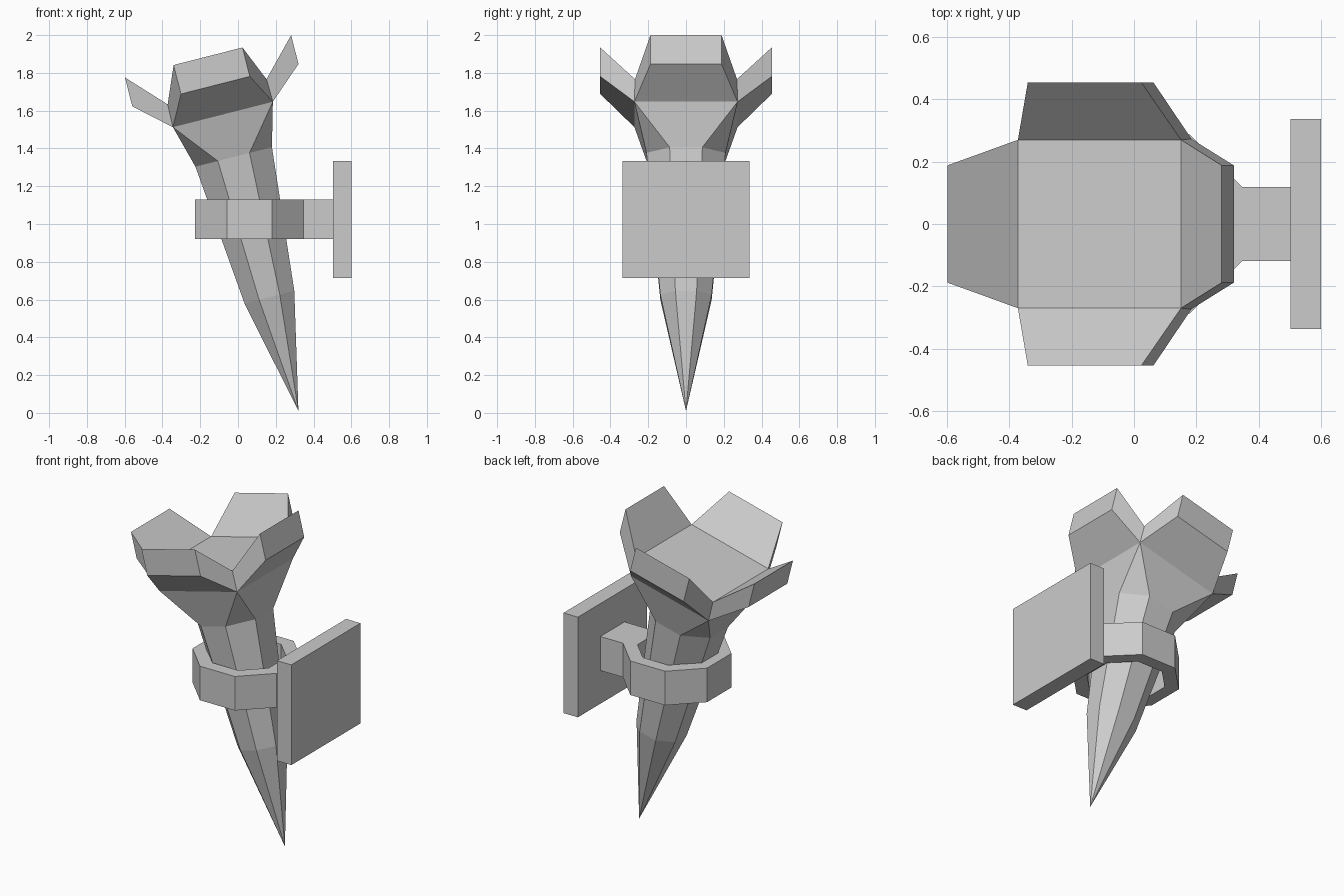
import bpy, bmesh
from math import sin, cos, radians, pi

if "Cube" in bpy.data.objects:
    bpy.data.objects.remove(bpy.data.objects["Cube"])


def finish(name, bm):
    bmesh.ops.recalc_face_normals(bm, faces=bm.faces[:])
    mesh = bpy.data.meshes.new(name)
    bm.to_mesh(mesh)
    bm.free()
    obj = bpy.data.objects.new(name, mesh)
    bpy.context.collection.objects.link(obj)
    return obj


def polygon(bm, sides, apothem, z, cx=0.0):
    r = apothem / cos(pi / sides)
    return [bm.verts.new((cx + r * cos((2 * k + 1) * pi / sides),
                          r * sin((2 * k + 1) * pi / sides), z)) for k in range(sides)]


def bridge(bm, a, b):
    n = len(a)
    for k in range(n):
        m = (k + 1) % n
        bm.faces.new((a[k], a[m], b[m], b[k]))


def box(name, x0, x1, hy, z0, z1):
    bm = bmesh.new()
    bmesh.ops.create_cube(bm, size=1)
    for v in bm.verts:
        v.co = ((x0 + x1) / 2 + v.co.x * (x1 - x0), v.co.y * 2 * hy,
                (z0 + z1) / 2 + v.co.z * (z1 - z0))
    return finish(name, bm)


# Torch: tapered octagonal handle flaring into a square head, built upright from its tip
bm = bmesh.new()
tip = bm.verts.new((0, 0, 0))
low = polygon(bm, 8, 0.136, 0.622)
neck = polygon(bm, 8, 0.209, 1.388)
rim = polygon(bm, 4, 0.273, 1.62)
cap = polygon(bm, 4, 0.27, 1.744)
for k in range(8):
    bm.faces.new((tip, low[(k + 1) % 8], low[k]))
bridge(bm, low, neck)
for k in range(8):
    m = (k + 1) % 8
    a, b = rim[k // 2], rim[m // 2]
    bm.faces.new((neck[k], neck[m], a) if a == b else (neck[k], neck[m], b, a))
bm.faces.new(cap)

# Four flared prongs growing from the sides of the head
for j in range(4):
    m = (j + 1) % 4
    ang = (j + 1) * pi / 2
    d, t = (cos(ang), sin(ang)), (-sin(ang), cos(ang))
    o = [bm.verts.new((0.454 * d[0] + w * t[0], 0.454 * d[1] + w * t[1], z))
         for z in (1.78, 1.938) for w in (-0.188, 0.188)]
    inner = [rim[j], rim[m], cap[m], cap[j]]
    outer = [o[0], o[1], o[3], o[2]]
    bridge(bm, inner, outer)
    bm.faces.new(outer)
torch = finish("torch", bm)
torch.location = (0.32, 0, 0.01)
torch.rotation_euler = (0, radians(-14.3), 0)

# Octagonal holder ring
bm = bmesh.new()
Z0, Z1, CX = 0.92, 1.13, 0.06
loops = [polygon(bm, 8, r, z, CX) for r, z in
         ((0.287, Z0), (0.287, Z1), (0.21, Z1), (0.21, Z0))]
for i in range(4):
    bridge(bm, loops[i], loops[(i + 1) % 4])
finish("holder_ring", bm)

# Arm and wall plate
box("bracket_arm", 0.34, 0.505, 0.118, Z0, Z1)
box("wall_plate", 0.502, 0.6, 0.337, 0.715, 1.333)
